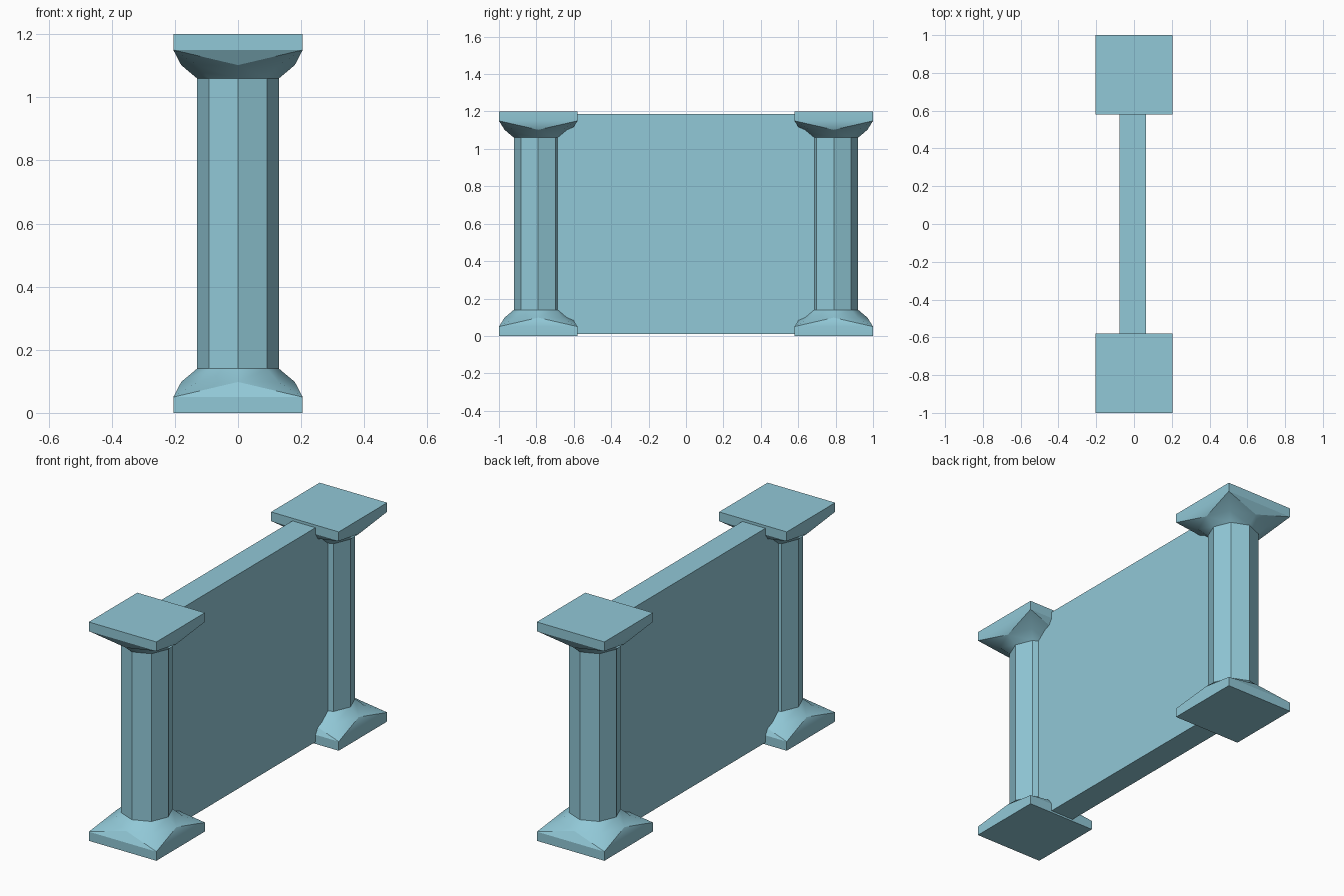
import bpy, bmesh, math

if "Cube" in bpy.data.objects:
    bpy.data.objects.remove(bpy.data.objects["Cube"])

# One flat colour for the whole model
blue = bpy.data.materials.new("pale blue")
blue.diffuse_color = (0.285, 0.58, 0.68, 1)
blue.use_nodes = True
blue.node_tree.nodes["Principled BSDF"].inputs["Base Color"].default_value = blue.diffuse_color

H, MID, HALF_X, HALF_Y = 1.2, 0.79, 0.205, 0.21


def finish(name, bm):
    bmesh.ops.recalc_face_normals(bm, faces=bm.faces)
    me = bpy.data.meshes.new(name)
    bm.to_mesh(me)
    bm.free()
    me.materials.append(blue)
    ob = bpy.data.objects.new(name, me)
    bpy.context.collection.objects.link(ob)
    bpy.ops.object.select_all(action='DESELECT')
    ob.select_set(True)
    bpy.context.view_layer.objects.active = ob
    bpy.ops.object.shade_smooth_by_angle(angle=math.radians(30))
    return ob


def octagon(bm, r, z, y):
    return [bm.verts.new((r * math.cos(i * math.pi / 4), y + r * math.sin(i * math.pi / 4), z))
            for i in range(8)]


def square(bm, z, y):
    return [bm.verts.new((sx * HALF_X, y + sy * HALF_Y, z))
            for sx, sy in ((1, 1), (-1, 1), (-1, -1), (1, -1))]


def bridge(bm, a, b):
    n = len(a)
    for i in range(n):
        bm.faces.new((a[i], a[(i + 1) % n], b[(i + 1) % n], b[i]))


def flare(bm, sq, ring):
    # square plinth edge blending into an octagon
    for i in range(4):
        c, nxt = sq[i], sq[(i + 1) % 4]
        before, diag, after = ring[2 * i], ring[2 * i + 1], ring[(2 * i + 2) % 8]
        bm.faces.new((c, before, diag))
        bm.faces.new((c, diag, after))
        bm.faces.new((c, after, nxt))


def pillar(name, y):
    bm = bmesh.new()
    shaft = []
    for flip in (False, True):
        def lvl(z):
            return H - z if flip else z
        end, edge = square(bm, lvl(0), y), square(bm, lvl(0.05), y)
        collar, neck = octagon(bm, 0.18, lvl(0.098), y), octagon(bm, 0.13, lvl(0.14), y)
        bm.faces.new(end)
        bridge(bm, end, edge)
        flare(bm, edge, collar)
        bridge(bm, collar, neck)
        shaft.append(neck)
    bridge(bm, shaft[0], shaft[1])
    finish(name, bm)


# Pillars at both ends
pillar("front_pillar", -MID)
pillar("back_pillar", MID)

# Wall panel between them
bm = bmesh.new()
bmesh.ops.create_cube(bm, size=1)
for v in bm.verts:
    v.co = (v.co.x * 0.14 - 0.006, v.co.y * 2 * MID, v.co.z * 1.175 + 0.598)
finish("wall_panel", bm)
